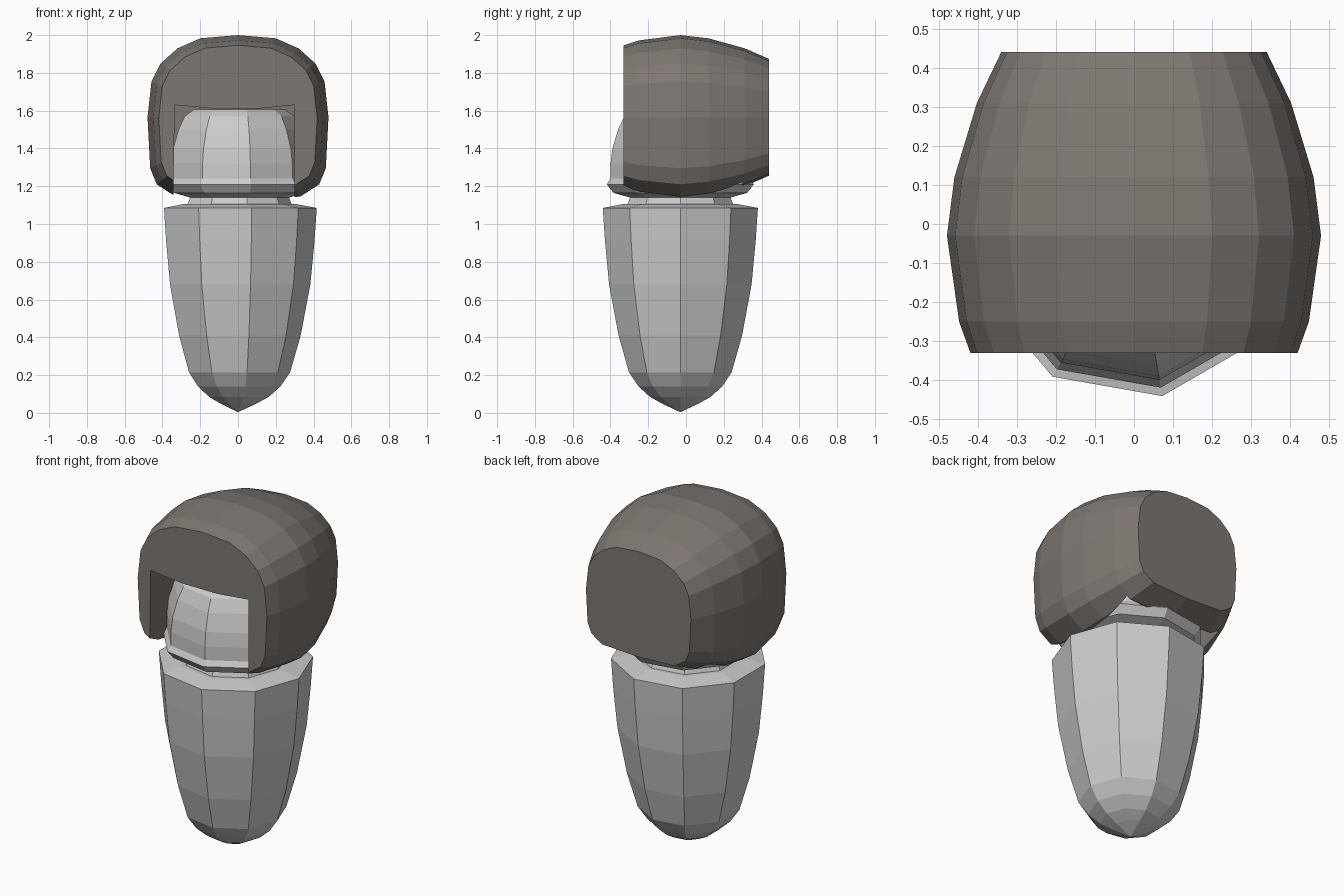
import bpy, bmesh
from math import cos, sin, radians

cube = bpy.data.objects.get("Cube")
if cube:
    bpy.data.objects.remove(cube)


def material(name, rgb):
    m = bpy.data.materials.new(name)
    m.use_nodes = True
    m.diffuse_color = (*rgb, 1)
    m.node_tree.nodes["Principled BSDF"].inputs["Base Color"].default_value = (*rgb, 1)
    return m


def skin_rings(name, rings, mat=None):
    """Join equal rings of points into a closed tube with capped ends."""
    bm = bmesh.new()
    loops = [[bm.verts.new(p) for p in ring] for ring in rings]
    n = len(loops[0])
    for a, b in zip(loops, loops[1:]):
        for i in range(n):
            j = (i + 1) % n
            bm.faces.new((a[i], a[j], b[j], b[i]))
    bm.faces.new(loops[0])
    bm.faces.new(loops[-1])
    bmesh.ops.remove_doubles(bm, verts=bm.verts, dist=0.0005)
    bmesh.ops.recalc_face_normals(bm, faces=bm.faces)
    mesh = bpy.data.meshes.new(name)
    bm.to_mesh(mesh)
    bm.free()
    obj = bpy.data.objects.new(name, mesh)
    bpy.context.collection.objects.link(obj)
    if mat:
        mesh.materials.append(mat)
    return obj


def lathe(name, profile, mat, sides=9, y=-0.03):
    turns = [radians(360 * i / sides) for i in range(sides)]
    rings = [[(r * cos(t), y + r * sin(t), z) for t in turns] for r, z in profile]
    return skin_rings(name, rings, mat)


grey = material("light grey", (0.6, 0.6, 0.6))
brown = material("dark brown", (0.21, 0.185, 0.168))

# Tapered nine-sided body with a bevelled rim
lathe("body", [(0.003, 0.005), (0.1, 0.05), (0.163, 0.085), (0.225, 0.14),
               (0.276, 0.215), (0.332, 0.41), (0.383, 0.68), (0.405, 0.91),
               (0.417, 1.085), (0.31, 1.105), (0.28, 1.105)], grey)

# Neck, collar ridge and head
lathe("head", [(0.29, 1.09), (0.27, 1.14), (0.36, 1.165), (0.395, 1.21),
               (0.375, 1.24), (0.375, 1.32), (0.365, 1.4), (0.335, 1.5),
               (0.3, 1.57), (0.25, 1.605)], grey)

# Rounded hood: one cross-section scaled along y
half = [(0.2, 0.418), (0.32, 0.365), (0.41, 0.285), (0.458, 0.19), (0.479, 0),
        (0.465, -0.27), (0.43, -0.355), (0.33, -0.42)]
section = [(0, 0.435)] + half + [(0, -0.435)] + [(-x, z) for x, z in reversed(half)]
stations = [(-0.33, 0.875), (-0.25, 0.935), (-0.03, 1), (0.12, 0.96), (0.31, 0.84), (0.44, 0.71)]
hood = skin_rings("hood", [[(x * s, y, 1.565 + z * s) for x, z in section]
                           for y, s in stations], brown)

# Face opening, cut through the front and the underside
opening = [(-0.345, 1), (-0.335, 1.63), (-0.12, 1.61), (0.1, 1.61), (0.3, 1.63), (0.3, 1)]
cutter = skin_rings("opening_cutter", [[(x, y, z) for x, z in opening] for y in (-0.6, 0.3)], brown)
cutter.hide_render = True
cutter.hide_viewport = True
cut = hood.modifiers.new("face_opening", 'BOOLEAN')
cut.operation = 'DIFFERENCE'
cut.solver = 'EXACT'
cut.object = cutter
